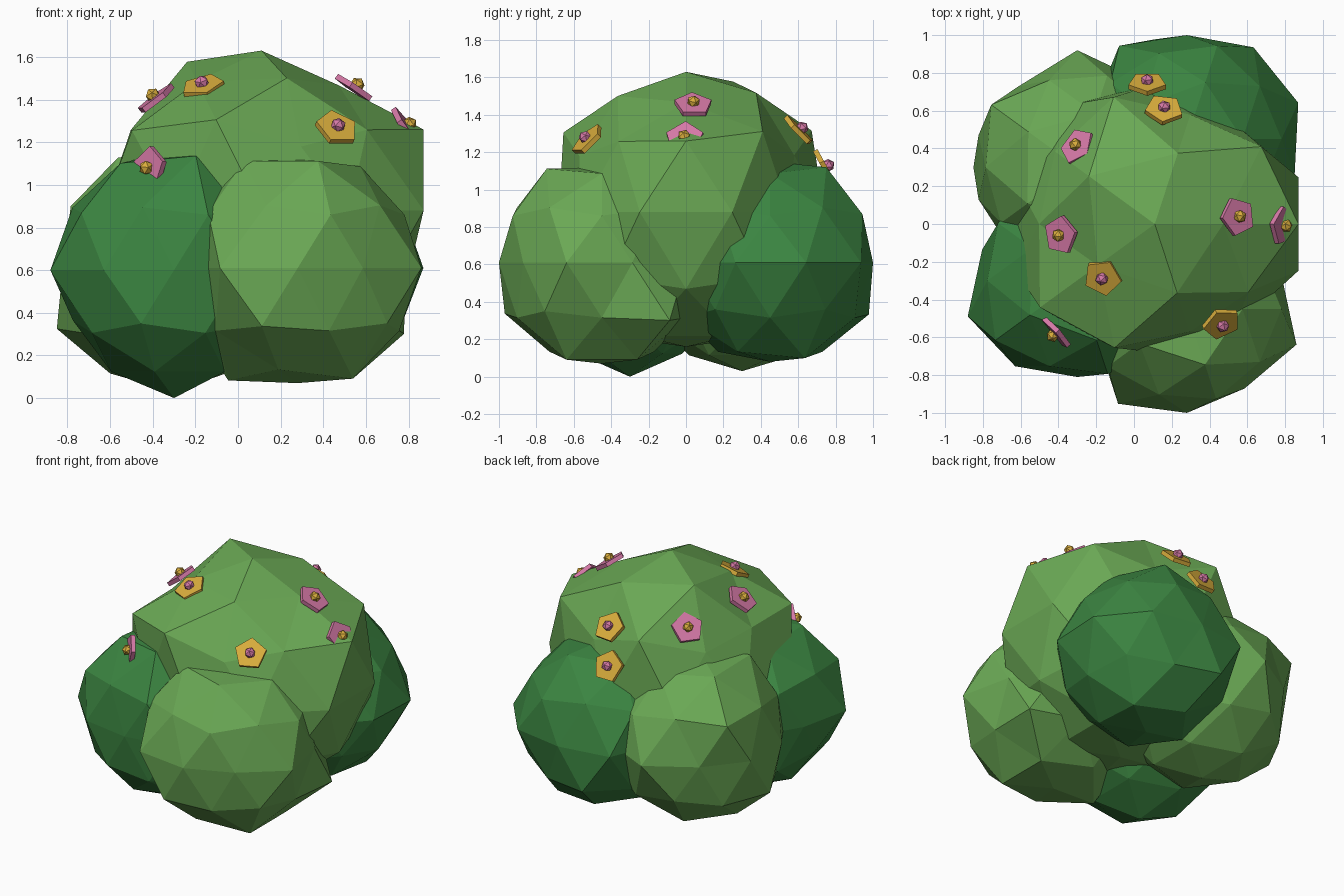
import bpy, bmesh, math
from mathutils import Vector, Matrix

cube = bpy.data.objects.get("Cube")
if cube:
    bpy.data.objects.remove(cube, do_unlink=True)


def material(name, color):
    m = bpy.data.materials.new(name)
    m.use_nodes = True
    m.diffuse_color = (*color, 1)
    m.node_tree.nodes["Principled BSDF"].inputs["Base Color"].default_value = (*color, 1)
    return m


LIGHT = material("light leaf green", (0.145, 0.395, 0.09))
DARK = material("dark leaf green", (0.044, 0.235, 0.053))
PINK = material("petal pink", (0.67, 0.19, 0.385))
YELLOW = material("petal yellow", (0.70, 0.42, 0.046))


def finish(bm, name, mats):
    mesh = bpy.data.meshes.new(name)
    bm.to_mesh(mesh)
    bm.free()
    for m in mats:
        mesh.materials.append(m)
    obj = bpy.data.objects.new(name, mesh)
    bpy.context.collection.objects.link(obj)
    return obj


def direction(elev, azim):
    e, a = math.radians(elev), math.radians(azim)
    return Vector((math.cos(e) * math.cos(a), math.cos(e) * math.sin(a), math.sin(e)))


def clump(name, mat, center, radius, bumps):
    """Faceted leaf ball; each bump (elevation, azimuth, radius) moves the nearest corner."""
    bm = bmesh.new()
    bmesh.ops.create_icosphere(bm, subdivisions=2, radius=1)
    rays = [(v, v.co.normalized()) for v in bm.verts]
    for v, ray in rays:
        v.co = ray * radius
    for elev, azim, r in bumps:
        d = direction(elev, azim)
        v, ray = max(rays, key=lambda p: p[1].dot(d))
        v.co = ray * r
    bmesh.ops.translate(bm, verts=bm.verts, vec=center)
    return finish(bm, name, [mat])


# Leaf clumps: one large core and four around it
clump("core_clump", LIGHT, (0.11, 0, 0.88), 0.78, [
    (90, 0, .75), (58, 0, .69), (58, 72, .75), (58, 144, .82), (58, 216, .71), (58, 288, .73),
    (27, 0, .85), (27, 72, .68), (27, 144, .73), (27, 216, .84), (27, 288, .67),
    (32, 36, .82), (32, 108, .83), (32, 180, .72), (32, 252, .81), (32, 324, .72),
    (0, 18, .8), (0, 54, .68), (0, 90, .74), (0, 234, .69), (0, 270, .68), (0, 306, .7),
    (0, 342, .8), (-90, 0, .72)])

clump("front_left_clump", LIGHT, (0.28, -0.45, 0.61), 0.56, [
    (90, 0, .51), (-90, 0, .54), (0, 270, .55), (0, 306, .52), (0, 342, .61), (0, 234, .62),
    (0, 198, .5), (0, 18, .53), (-27, 36, .69), (-27, 324, .58), (-27, 252, .61), (-58, 36, .61),
    (-58, 324, .61), (-58, 180, .62), (58, 216, .59), (27, 216, .58), (58, 288, .59)])

clump("back_left_clump", DARK, (0.28, 0.45, 0.61), 0.56, [
    (90, 0, .54), (-90, 0, .53), (0, 90, .55), (0, 54, .6), (0, 18, .62), (0, 342, .6),
    (0, 126, .61), (0, 162, .52), (27, 72, .58), (58, 72, .6), (-27, 108, .62), (-58, 36, .6)])

clump("front_right_clump", DARK, (-0.3, -0.3, 0.6), 0.56, [
    (90, 0, .56), (-90, 0, .6), (0, 162, .53), (0, 198, .61), (0, 234, .56), (0, 270, .51),
    (27, 144, .58), (27, 216, .6), (27, 288, .58), (58, 216, .59), (58, 288, .63), (-27, 180, .53)])

clump("back_right_clump", LIGHT, (-0.3, 0.3, 0.6), 0.57, [
    (-90, 0, .57), (0, 90, .62), (0, 126, .53), (0, 162, .55), (0, 198, .55), (27, 144, .63),
    (27, 216, .56), (58, 144, .61), (58, 216, .62), (-27, 180, .615)])


def flower(name, petal, heart, pos, normal):
    """Five-sided petal plate with a small faceted heart."""
    bm = bmesh.new()
    bmesh.ops.create_cone(bm, cap_ends=True, segments=5, radius1=.104, radius2=.104, depth=.027,
                          matrix=Matrix.Translation((0, 0, -.022)))
    plate = set(bm.faces)
    bmesh.ops.create_icosphere(bm, subdivisions=1, radius=.036)
    for f in bm.faces:
        f.material_index = 0 if f in plate else 1
    turn = normal.to_track_quat('Z', 'Y').to_matrix().to_4x4()
    bm.transform(Matrix.Translation(pos) @ turn)
    finish(bm, name, [petal, heart])


# Flowers scattered over the top, each with its position and facing
YELLOW_SPOTS = [((-.17, -.29, 1.48), (-.2, -.4, .85)), ((.47, -.54, 1.28), (.3, -.65, .65)),
                ((.07, .76, 1.13), (0, .87, .48)), ((.16, .62, 1.33), (.08, .7, .68))]
PINK_SPOTS = [((-.4, -.06, 1.42), (-.6, -.1, .78)), ((.56, .04, 1.47), (.55, .05, .82)),
              ((.805, -.01, 1.285), (.8, -.1, .55)), ((-.31, .42, 1.37), (-.6, .45, .7)),
              ((-.43, -.59, 1.08), (-.72, -.65, .12))]
for label, petal, heart, spots in (("yellow", YELLOW, PINK, YELLOW_SPOTS),
                                   ("pink", PINK, YELLOW, PINK_SPOTS)):
    for i, (pos, facing) in enumerate(spots):
        flower(f"{label}_flower_{i + 1}", petal, heart, Vector(pos), Vector(facing))
